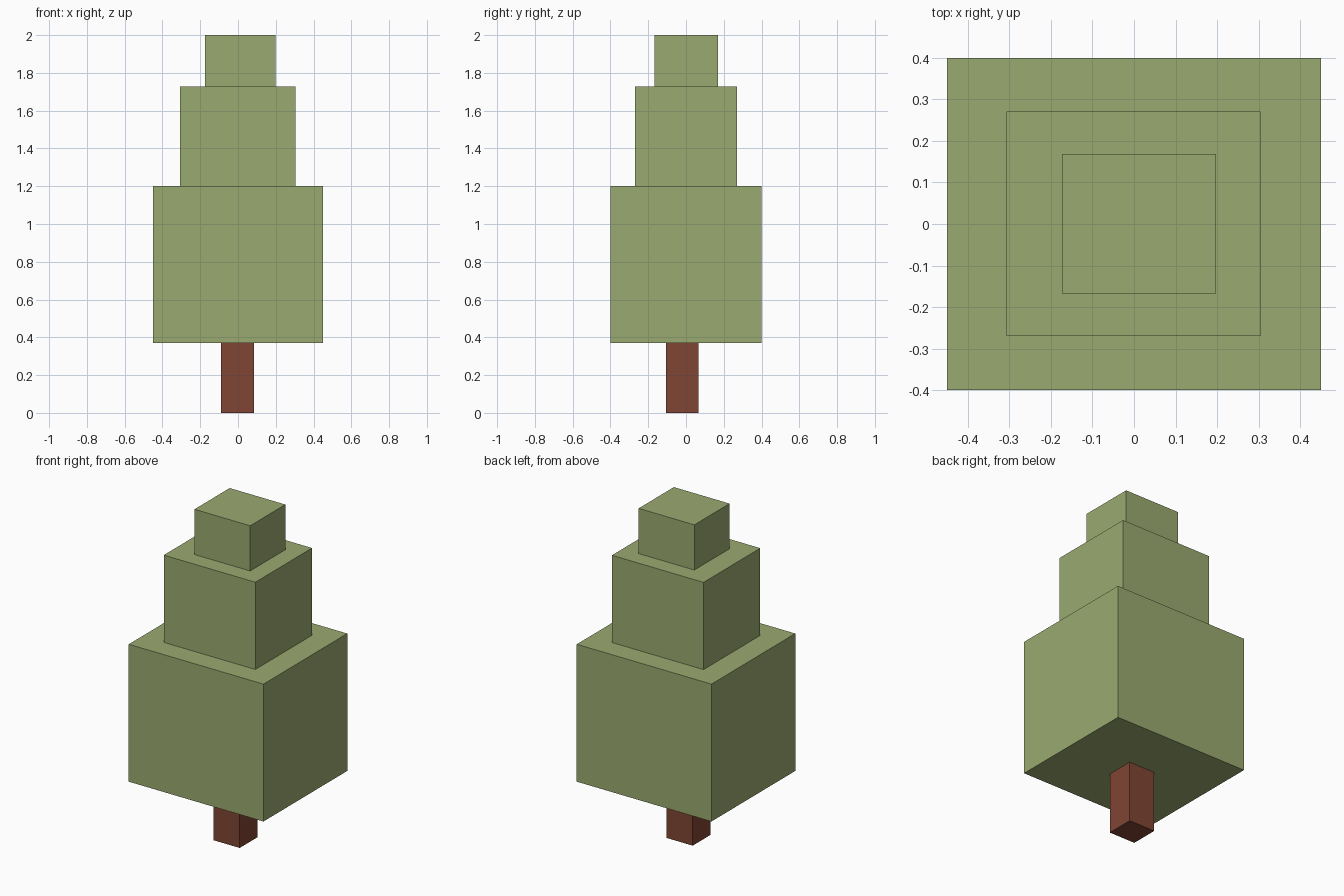
import bpy
from mathutils import Vector

cube = bpy.data.objects.get("Cube")
if cube:
    bpy.data.objects.remove(cube, do_unlink=True)


def make_material(name, rgb):
    mat = bpy.data.materials.new(name)
    mat.use_nodes = True
    colour = (*rgb, 1.0)
    mat.diffuse_color = colour
    mat.node_tree.nodes["Principled BSDF"].inputs["Base Color"].default_value = colour
    return mat


def box(name, low, high, mat):
    """Box spanning two opposite corners."""
    low, high = Vector(low), Vector(high)
    bpy.ops.mesh.primitive_cube_add(size=1, location=(low + high) / 2)
    obj = bpy.context.object
    obj.name = name
    obj.scale = high - low
    bpy.ops.object.transform_apply(location=False, rotation=False, scale=True)
    obj.data.materials.append(mat)
    return obj


leaf = make_material("leaf green", (0.323, 0.402, 0.162))
bark = make_material("bark brown", (0.216, 0.061, 0.034))

# Trunk
box("trunk", (-0.09, -0.105, 0), (0.085, 0.065, 0.37), bark)

# Stacked foliage tiers
box("lower_foliage", (-0.45, -0.4, 0.37), (0.45, 0.4, 1.2), leaf)
box("middle_foliage", (-0.307, -0.27, 1.2), (0.305, 0.271, 1.727), leaf)
box("top_foliage", (-0.174, -0.167, 1.727), (0.198, 0.169, 2), leaf)
